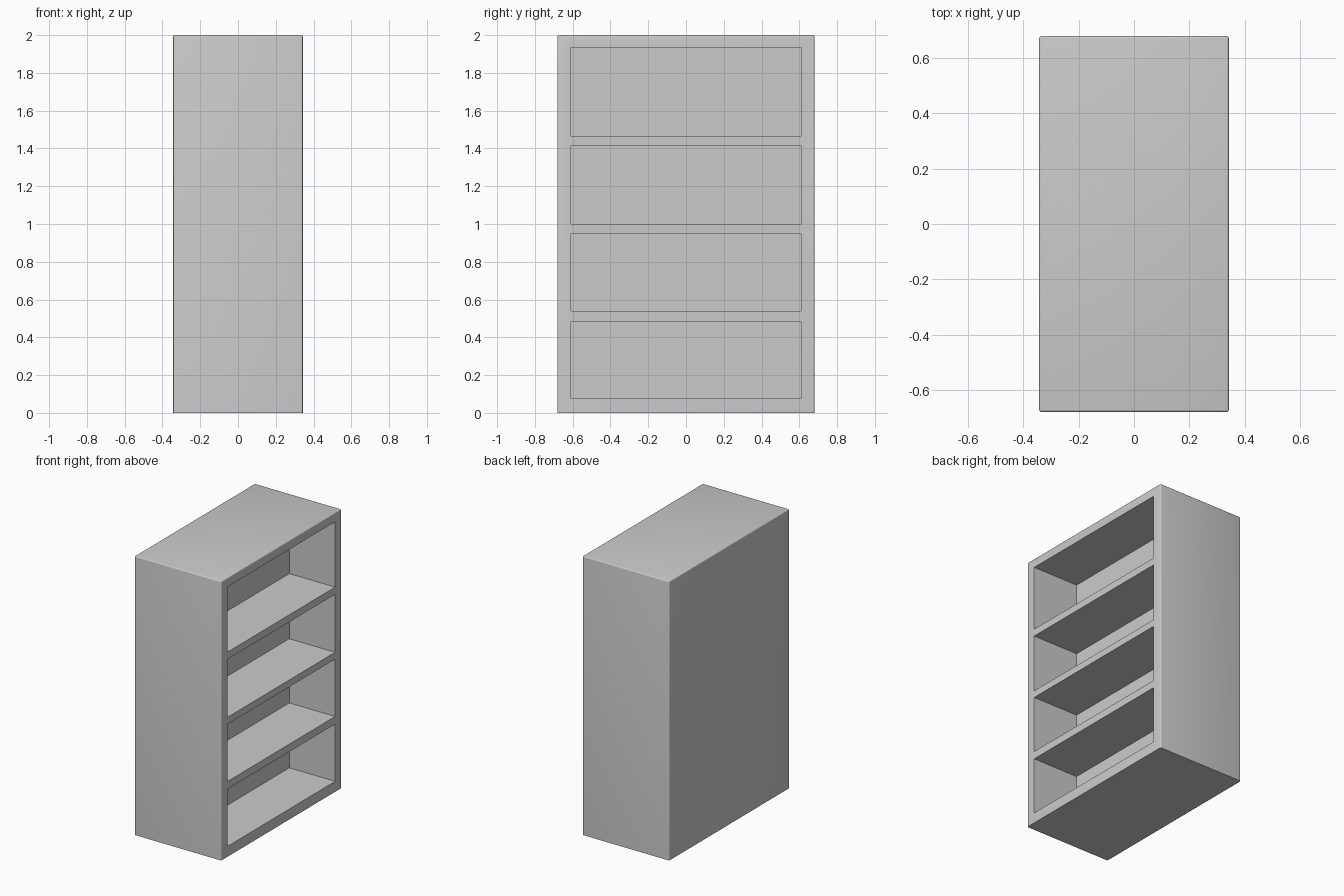
import bpy, bmesh

if "Cube" in bpy.data.objects:
    bpy.data.objects.remove(bpy.data.objects["Cube"])

HALF_X, HALF_Y, HEIGHT = 0.343, 0.68, 2.0
BACK_X = -0.02          # rear wall of the compartments
OPEN_Y = 0.61           # half width of the compartments
COMPARTMENTS = [(0.075, 0.485), (0.54, 0.95), (1.0, 1.415), (1.467, 1.935)]


def box(name, lo, hi):
    bm = bmesh.new()
    bmesh.ops.create_cube(bm, size=1)
    for v in bm.verts:
        v.co = [(a + b) / 2 + c * (b - a) for a, b, c in zip(lo, hi, v.co)]
    mesh = bpy.data.meshes.new(name)
    bm.to_mesh(mesh)
    bm.free()
    obj = bpy.data.objects.new(name, mesh)
    bpy.context.collection.objects.link(obj)
    return obj


# Cabinet body, edges softened everywhere but the base
cabinet = box("bookcase_body", (-HALF_X, -HALF_Y, 0), (HALF_X, HALF_Y, HEIGHT))
bm = bmesh.new()
bm.from_mesh(cabinet.data)
edges = [e for e in bm.edges if max(v.co.z for v in e.verts) > 0.01]
bmesh.ops.bevel(bm, geom=edges, offset=0.008, segments=4, profile=0.5, affect='EDGES')
bm.to_mesh(cabinet.data)
bm.free()

# Open shelf compartments cut into the +x face
bpy.context.view_layer.objects.active = cabinet
cabinet.select_set(True)
for i, (z0, z1) in enumerate(COMPARTMENTS):
    cutter = box(f"compartment_cutter_{i + 1}", (BACK_X, -OPEN_Y, z0), (HALF_X + 0.1, OPEN_Y, z1))
    cutter.hide_render = True
    mod = cabinet.modifiers.new("compartment", 'BOOLEAN')
    mod.operation = 'DIFFERENCE'
    mod.solver = 'EXACT'
    mod.object = cutter
    bpy.ops.object.modifier_apply(modifier=mod.name)
    bpy.data.objects.remove(cutter)

bpy.ops.object.shade_smooth_by_angle()
